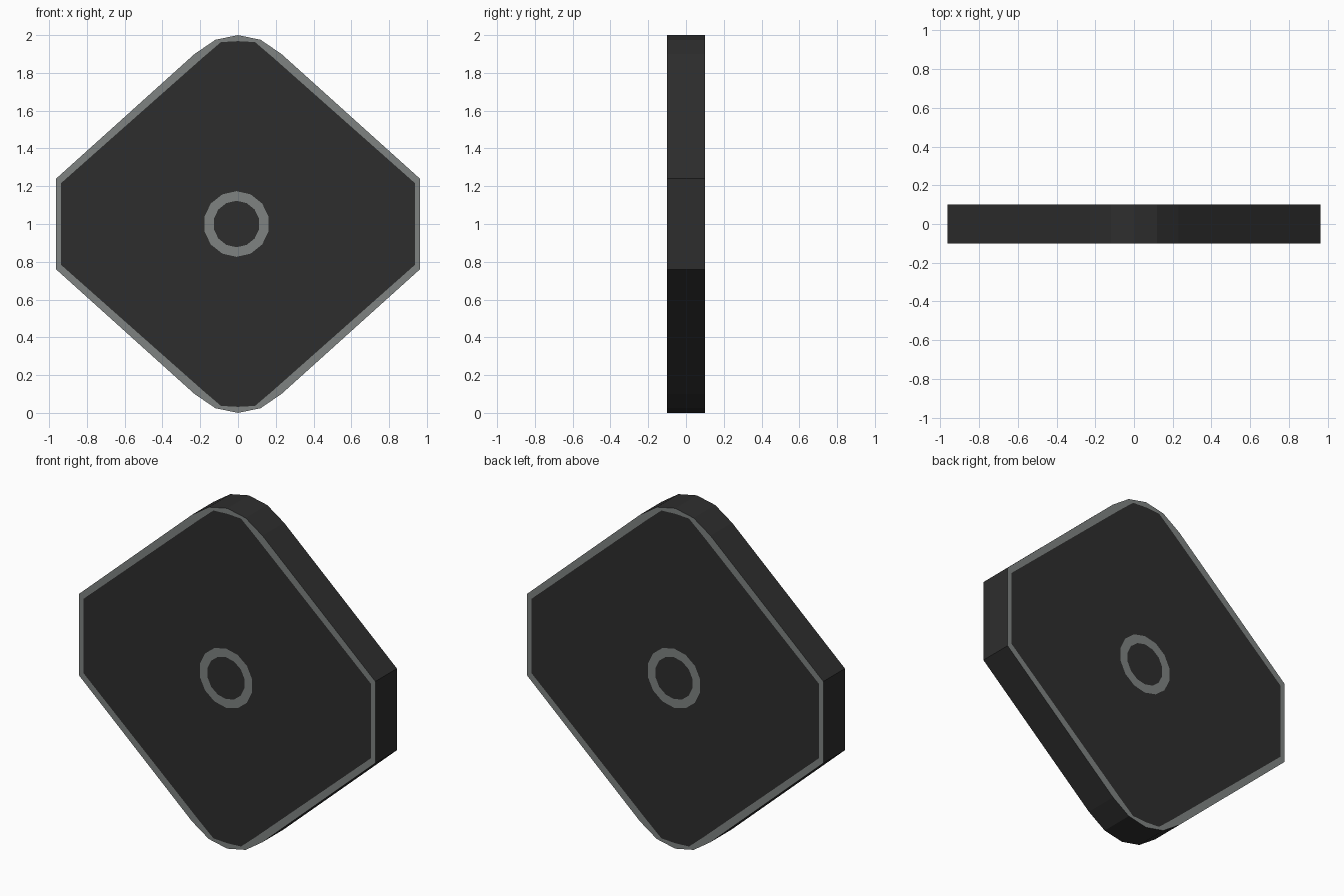
import bpy, bmesh, math

if "Cube" in bpy.data.objects:
    bpy.data.objects.remove(bpy.data.objects["Cube"])


def material(name, rgb):
    m = bpy.data.materials.new(name)
    m.diffuse_color = (*rgb, 1.0)
    m.use_nodes = True
    m.node_tree.nodes["Principled BSDF"].inputs["Base Color"].default_value = m.diffuse_color
    return m


def outline(quarter):
    # mirror a quarter profile (top centre to right side) into a clockwise loop
    right = quarter + [(x, -z) for x, z in reversed(quarter)]
    return right + [(-x, z) for x, z in right[-2:0:-1]]


def ring(radius, n):
    return [(-0.008 + radius * math.sin(math.tau * k / n),
             radius * math.cos(math.tau * k / n)) for k in range(n)]


# Quarter outlines, relative to the plate centre
border = outline([(0, 1.0), (0.12, 0.975), (0.23, 0.90), (0.963, 0.24)])
field = outline([(0, 0.968), (0.09, 0.963), (0.185, 0.882), (0.936, 0.217)])
n = len(border)
levels = [border, field, ring(0.174, n), ring(0.123, n)]
DARK, GREY = 0, 1
band_colours = [GREY, DARK, GREY]

bm = bmesh.new()
edges = []
# Front and back faces: grey rim, dark field, grey ring, dark centre
for side in (-1, 1):
    loops = [[bm.verts.new((-side * x, side * 0.1, z + 1)) for x, z in pts]
             for pts in levels]
    for a, b, colour in zip(loops, loops[1:], band_colours):
        for k in range(n):
            j = (k + 1) % n
            bm.faces.new((a[k], a[j], b[j], b[k])).material_index = colour
    bm.faces.new(loops[-1]).material_index = DARK
    edges.append(loops[0])

# Dark edge wall; the back loop runs the other way round
front, back = edges
for k in range(n):
    j = (k + 1) % n
    bm.faces.new((front[k], front[j], back[-j % n], back[-k % n])).material_index = DARK

bmesh.ops.recalc_face_normals(bm, faces=bm.faces)
mesh = bpy.data.meshes.new("plate")
bm.to_mesh(mesh)
bm.free()
mesh.materials.append(material("dark charcoal", (0.027, 0.027, 0.027)))
mesh.materials.append(material("mid grey", (0.21, 0.225, 0.22)))
plate = bpy.data.objects.new("plate", mesh)
bpy.context.collection.objects.link(plate)
